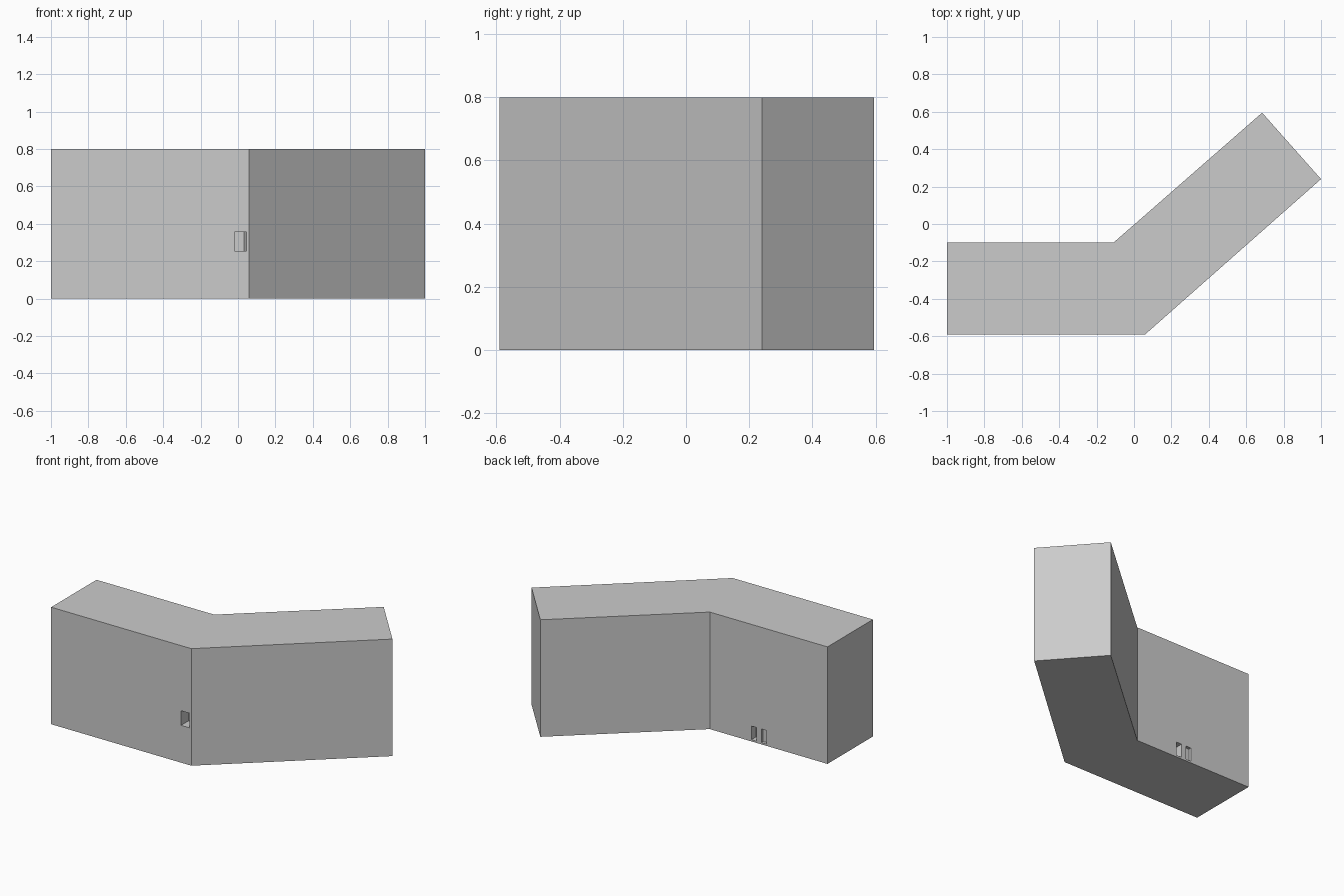
import bpy, bmesh

if "Cube" in bpy.data.objects:
    bpy.data.objects.remove(bpy.data.objects["Cube"])


def prism(name, outline, z0, z1):
    """Extrude a plan outline upward from z0 to z1."""
    bm = bmesh.new()
    face = bm.faces.new([bm.verts.new((x, y, z0)) for x, y in outline])
    top = bmesh.ops.extrude_face_region(bm, geom=[face])["geom"]
    bmesh.ops.translate(bm, vec=(0, 0, z1 - z0),
                        verts=[v for v in top if isinstance(v, bmesh.types.BMVert)])
    bmesh.ops.recalc_face_normals(bm, faces=bm.faces)
    mesh = bpy.data.meshes.new(name)
    bm.to_mesh(mesh)
    bm.free()
    obj = bpy.data.objects.new(name, mesh)
    bpy.context.collection.objects.link(obj)
    return obj


def cut(target, cutter):
    """Carve a recess, then remove the cutter."""
    cutter.hide_render = True
    mod = target.modifiers.new(cutter.name, "BOOLEAN")
    mod.operation = "DIFFERENCE"
    mod.solver = "EXACT"
    mod.object = cutter
    bpy.context.view_layer.objects.active = target
    bpy.ops.object.modifier_apply(modifier=mod.name)
    bpy.data.objects.remove(cutter)


# Bent two-wing block
block = prism("building_block",
              [(-1, -0.59), (0.06, -0.59), (1, 0.24),
               (0.685, 0.595), (-0.11, -0.10), (-1, -0.10)], 0, 0.8)

# Front window recess with a splayed right jamb
cut(block, prism("window_cutter",
                 [(-0.018, -0.65), (0.045, -0.65), (0.045, -0.56),
                  (0.032, -0.51), (-0.018, -0.51)], 0.255, 0.355))

# Pair of narrow doorways in the rear wall
for x, depth in ((-0.445, 0.05), (-0.52, 0.02)):
    cut(block, prism("doorway_cutter",
                     [(x - 0.02, -0.10 - depth), (x + 0.02, -0.10 - depth),
                      (x + 0.02, -0.05), (x - 0.02, -0.05)], 0.012, 0.105))
